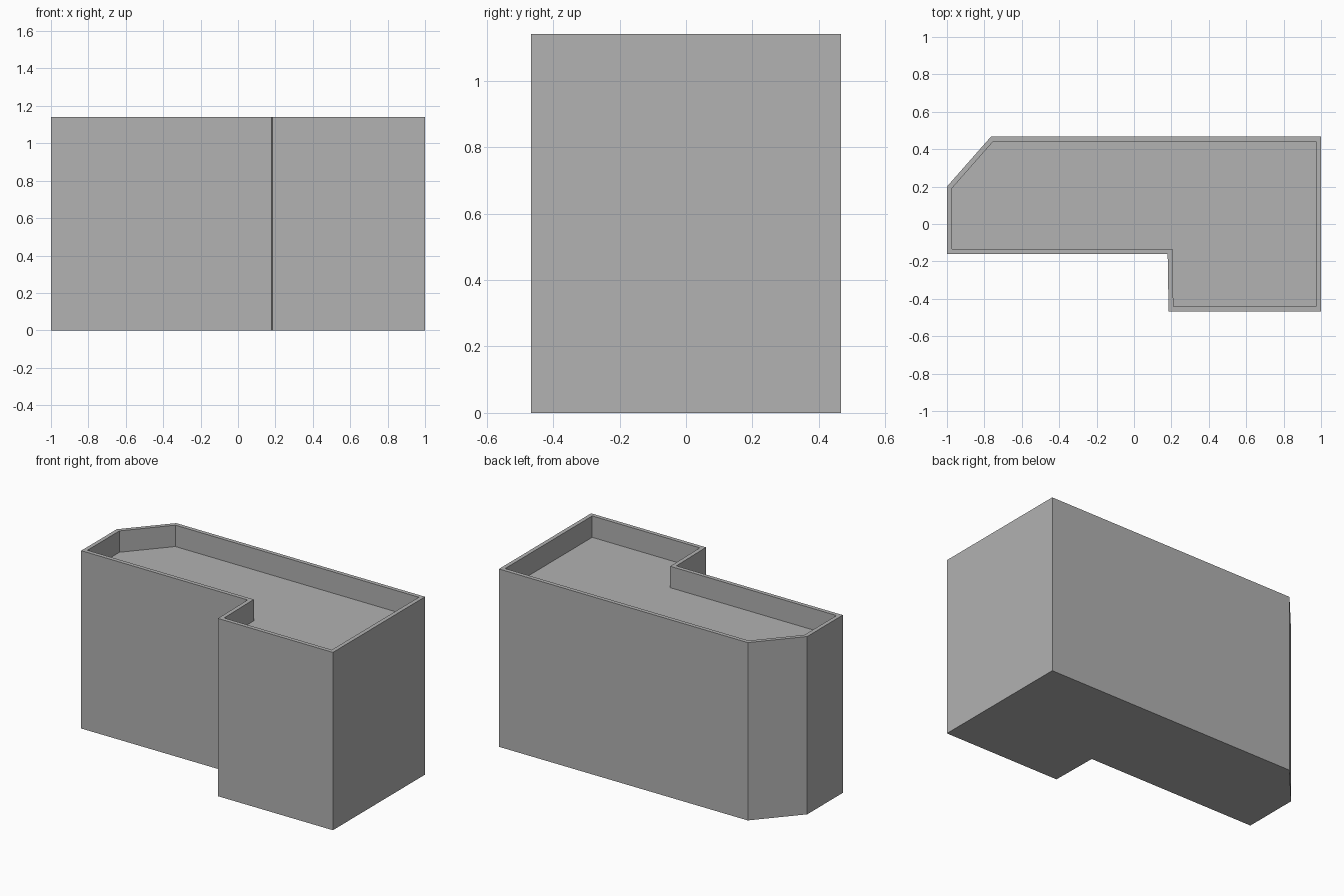
import bpy
import bmesh
from mathutils import Vector

HEIGHT = 1.14
ROOF = 1.003
WALL = 0.026

cube = bpy.data.objects.get("Cube")
if cube:
    bpy.data.objects.remove(cube, do_unlink=True)

# Plain grey for the whole building
grey = bpy.data.materials.new("plain_grey")
grey.use_nodes = True
colour = (0.445, 0.445, 0.445, 1)
grey.diffuse_color = colour
grey.node_tree.nodes["Principled BSDF"].inputs["Base Color"].default_value = colour

# Footprint: stepped front, chamfered back right corner
footprint = [(-1, -0.16), (0.18, -0.16), (0.185, -0.467), (1, -0.467),
             (1, 0.467), (-0.765, 0.467), (-1, 0.2)]


def raise_face(bm, face, dz):
    """Extrude one face straight along z and return the moved cap."""
    out = bmesh.ops.extrude_face_region(bm, geom=[face])["geom"]
    verts = [g for g in out if isinstance(g, bmesh.types.BMVert)]
    bmesh.ops.translate(bm, verts=verts, vec=Vector((0, 0, dz)))
    if face.is_valid:
        bmesh.ops.delete(bm, geom=[face], context="FACES_ONLY")
    return next(g for g in out if isinstance(g, bmesh.types.BMFace))


bm = bmesh.new()
base = bm.faces.new([bm.verts.new((x, y, 0)) for x, y in footprint])

# Outer walls
cap = raise_face(bm, base, HEIGHT)

# Parapet rim, then the sunken flat roof
bmesh.ops.inset_region(bm, faces=[cap], thickness=WALL, use_even_offset=True)
raise_face(bm, cap, ROOF - HEIGHT)

# Underside
bmesh.ops.holes_fill(bm, edges=[e for e in bm.edges if e.is_boundary])
bmesh.ops.recalc_face_normals(bm, faces=bm.faces)

mesh = bpy.data.meshes.new("building_shell")
bm.to_mesh(mesh)
bm.free()
mesh.materials.append(grey)
building = bpy.data.objects.new("building_shell", mesh)
bpy.context.collection.objects.link(building)
